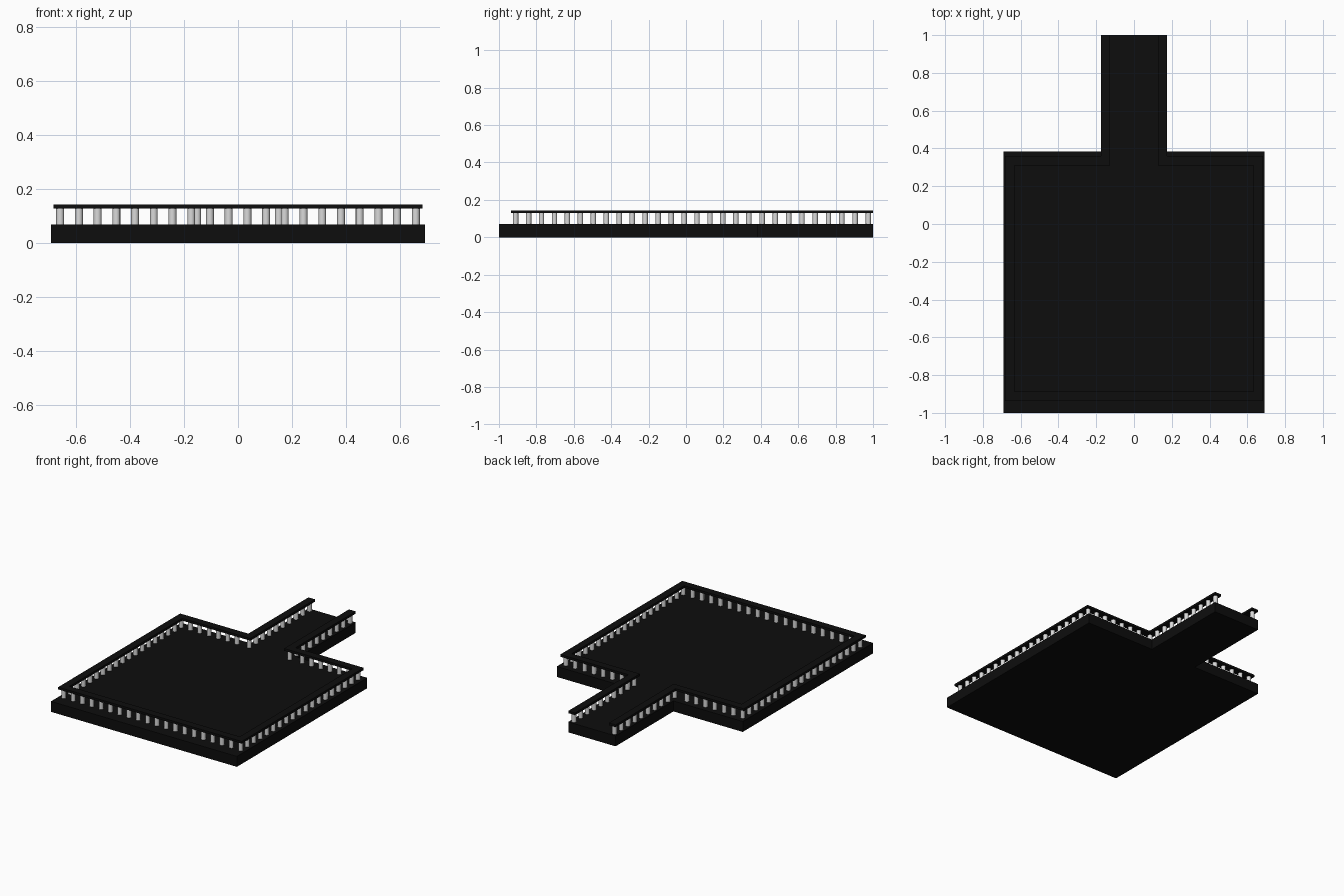
import bpy, bmesh
from mathutils import Matrix, Vector

if "Cube" in bpy.data.objects:
    bpy.data.objects.remove(bpy.data.objects["Cube"])


def material(name, value):
    m = bpy.data.materials.new(name)
    m.diffuse_color = (value, value, value, 1)
    m.use_nodes = True
    m.node_tree.nodes["Principled BSDF"].inputs["Base Color"].default_value = m.diffuse_color
    return m


BLACK = material("black", 0.004)
LIGHT = material("light_grey", 0.7)

SLAB_TOP, RAIL_LOW, RAIL_TOP = 0.07, 0.129, 0.144
RAIL_HALF, POST_RADIUS = 0.025, 0.0145


def finish(bm, name, mat):
    bmesh.ops.recalc_face_normals(bm, faces=bm.faces)
    me = bpy.data.meshes.new(name)
    bm.to_mesh(me)
    bm.free()
    me.materials.append(mat)
    ob = bpy.data.objects.new(name, me)
    bpy.context.collection.objects.link(ob)
    return ob


def prism(name, outline, z0, z1, mat):
    bm = bmesh.new()
    face = bm.faces.new([bm.verts.new((x, y, z0)) for x, y in outline])
    top = bmesh.ops.extrude_face_region(bm, geom=[face])["geom"]
    bmesh.ops.translate(bm, vec=(0, 0, z1 - z0),
                        verts=[v for v in top if isinstance(v, bmesh.types.BMVert)])
    return finish(bm, name, mat)


def mirrored(half):
    return half + [(-x, y) for x, y in reversed(half)]


# Square terrace with a narrow walkway at the back
prism("terrace_slab", mirrored([(0.692, -1), (0.692, 0.385), (0.176, 0.385), (0.176, 1)]),
      0, SLAB_TOP, BLACK)

# Centre line of the balustrade, right half
SIDE, FRONT, BACK, NECK = 0.658, -0.911, 0.336, 0.151


def rail_half(d):
    """Right half of the balustrade line, moved outwards by d."""
    return [(SIDE + d, FRONT - d), (SIDE + d, BACK + d), (NECK + d, BACK + d), (NECK + d, 1)]


# Handrail: a U-shaped band, open at the walkway end
outer = mirrored(rail_half(RAIL_HALF))
inner = mirrored(rail_half(-RAIL_HALF))
# start at the walkway end, run round the front, return on the inside
order = [3, 2, 1, 0, 7, 6, 5, 4]
prism("handrail", [outer[i] for i in order] + [inner[i] for i in reversed(order)],
      RAIL_LOW, RAIL_TOP, BLACK)

# Balusters under the handrail
posts = []


def row(a, b, steps, skip_last=False):
    a, b = Vector(a), Vector(b)
    posts.extend(a.lerp(b, i / steps) for i in range(steps + (not skip_last)))


row((-SIDE, FRONT), (SIDE, FRONT), 19)
for s in (-1, 1):
    row((s * SIDE, BACK), (s * SIDE, FRONT), 18, True)
    row((s * (SIDE - 0.0693), BACK), (s * (SIDE - 6 * 0.0693), BACK), 5)
    row((s * NECK, BACK), (s * NECK, 0.975), 9)

bm = bmesh.new()
for p in posts:
    bmesh.ops.create_cone(
        bm, cap_ends=True, segments=16, radius1=POST_RADIUS, radius2=POST_RADIUS,
        depth=RAIL_LOW - SLAB_TOP,
        matrix=Matrix.Translation((p.x, p.y, (SLAB_TOP + RAIL_LOW) / 2)))
balusters = finish(bm, "balusters", LIGHT)
bpy.context.view_layer.objects.active = balusters
balusters.select_set(True)
bpy.ops.object.shade_smooth_by_angle()
